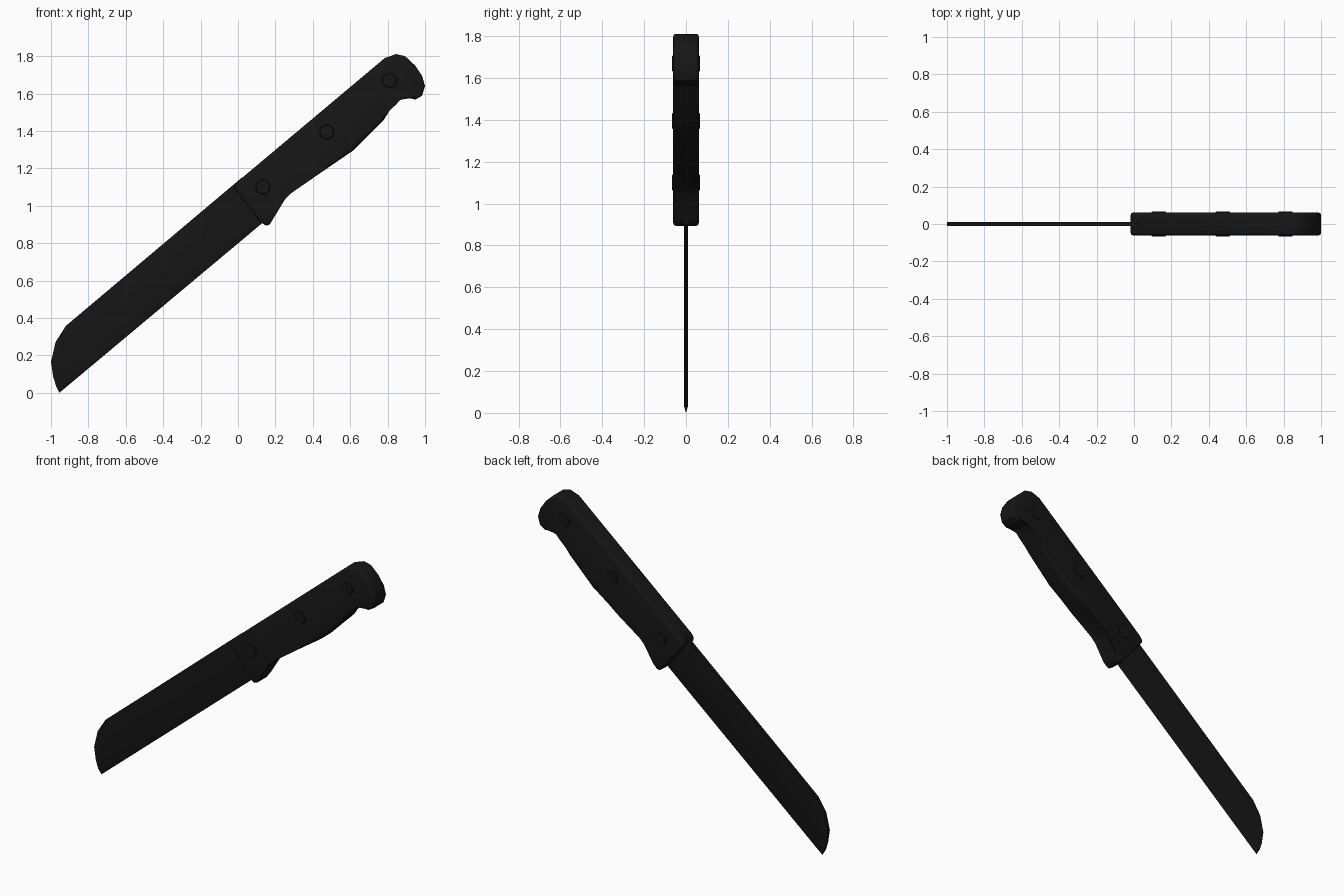
import bpy, bmesh, math
from mathutils import Matrix

if "Cube" in bpy.data.objects:
    bpy.data.objects.remove(bpy.data.objects["Cube"])

black = bpy.data.materials.new("black")
black.diffuse_color = (0.008, 0.008, 0.008, 1)
black.use_nodes = True
black.node_tree.nodes["Principled BSDF"].inputs["Base Color"].default_value = black.diffuse_color


def finish(name, bm, angle=35):
    bmesh.ops.recalc_face_normals(bm, faces=bm.faces)
    me = bpy.data.meshes.new(name)
    bm.to_mesh(me)
    bm.free()
    ob = bpy.data.objects.new(name, me)
    bpy.context.collection.objects.link(ob)
    me.materials.append(black)
    bpy.ops.object.select_all(action='DESELECT')
    ob.select_set(True)
    bpy.context.view_layer.objects.active = ob
    bpy.ops.object.shade_smooth_by_angle(angle=math.radians(angle))
    return ob


def prism(outline, y0, y1, skip=()):
    """Extrude an x-z outline from y0 to y1; sides listed in skip stay open."""
    bm = bmesh.new()
    a = [bm.verts.new((x, y0, z)) for x, z in outline]
    b = [bm.verts.new((x, y1, z)) for x, z in outline]
    bm.faces.new(a)
    bm.faces.new(b[::-1])
    n = len(outline)
    for i in range(n):
        if i not in skip:
            j = (i + 1) % n
            bm.faces.new((a[i], a[j], b[j], b[i]))
    return bm, a, b


# Blade: flat slab with a ground V cutting edge along the lower side
blade = [(0.02, 1.15), (-0.92, 0.358), (-0.975, 0.272), (-1.0, 0.165),
         (-0.988, 0.085), (-0.972, 0.035), (0.125, 0.952)]
bm, a, b = prism(blade, -0.01, 0.01, skip=(5,))
e0 = bm.verts.new((-0.955, 0, 0.0))
e1 = bm.verts.new((0.145, 0, 0.92))
for f in ((a[5], a[6], e1, e0), (b[6], b[5], e0, e1),
          (a[5], e0, b[5]), (a[6], b[6], e1)):
    bm.faces.new(f)
finish("blade", bm, 20)

# Handle outline, shared by the tang and the two scales
handle = [(0.0, 1.131), (-0.018, 1.108), (-0.018, 1.09), (0.122, 0.912),
          (0.15, 0.893), (0.17, 0.9), (0.188, 0.93), (0.24, 1.043),
          (0.278, 1.08), (0.427, 1.166), (0.615, 1.295), (0.78, 1.46),
          (0.834, 1.55), (0.86, 1.578), (0.893, 1.586), (0.947, 1.567),
          (0.984, 1.588), (1.0, 1.64), (0.984, 1.695), (0.947, 1.75),
          (0.893, 1.8), (0.845, 1.811), (0.785, 1.79)]
bm, a, b = prism(handle, -0.01, 0.01)
finish("tang", bm)

rivets = [(0.133, 1.1), (0.475, 1.395), (0.81, 1.67)]
for side, s in (("front", -1), ("back", 1)):
    # Handle scale with rounded outer rim
    bm, a, b = prism(handle, s * 0.01, s * 0.061)
    rim = [e for e in bm.edges if all(abs(v.co.y) > 0.05 for v in e.verts)]
    bmesh.ops.bevel(bm, geom=rim, offset=0.014, segments=3, profile=0.5,
                    affect='EDGES', clamp_overlap=True)
    finish(side + "_handle_scale", bm, 40)

    # Slightly raised rivet heads
    for i, (x, z) in enumerate(rivets):
        bm = bmesh.new()
        bmesh.ops.create_cone(
            bm, cap_ends=True, segments=20, radius1=0.045, radius2=0.036,
            depth=0.012,
            matrix=Matrix.Translation((x, s * 0.06, z))
            @ Matrix.Rotation(-s * math.pi / 2, 4, 'X'))
        finish(f"{side}_rivet_{i + 1}", bm)
